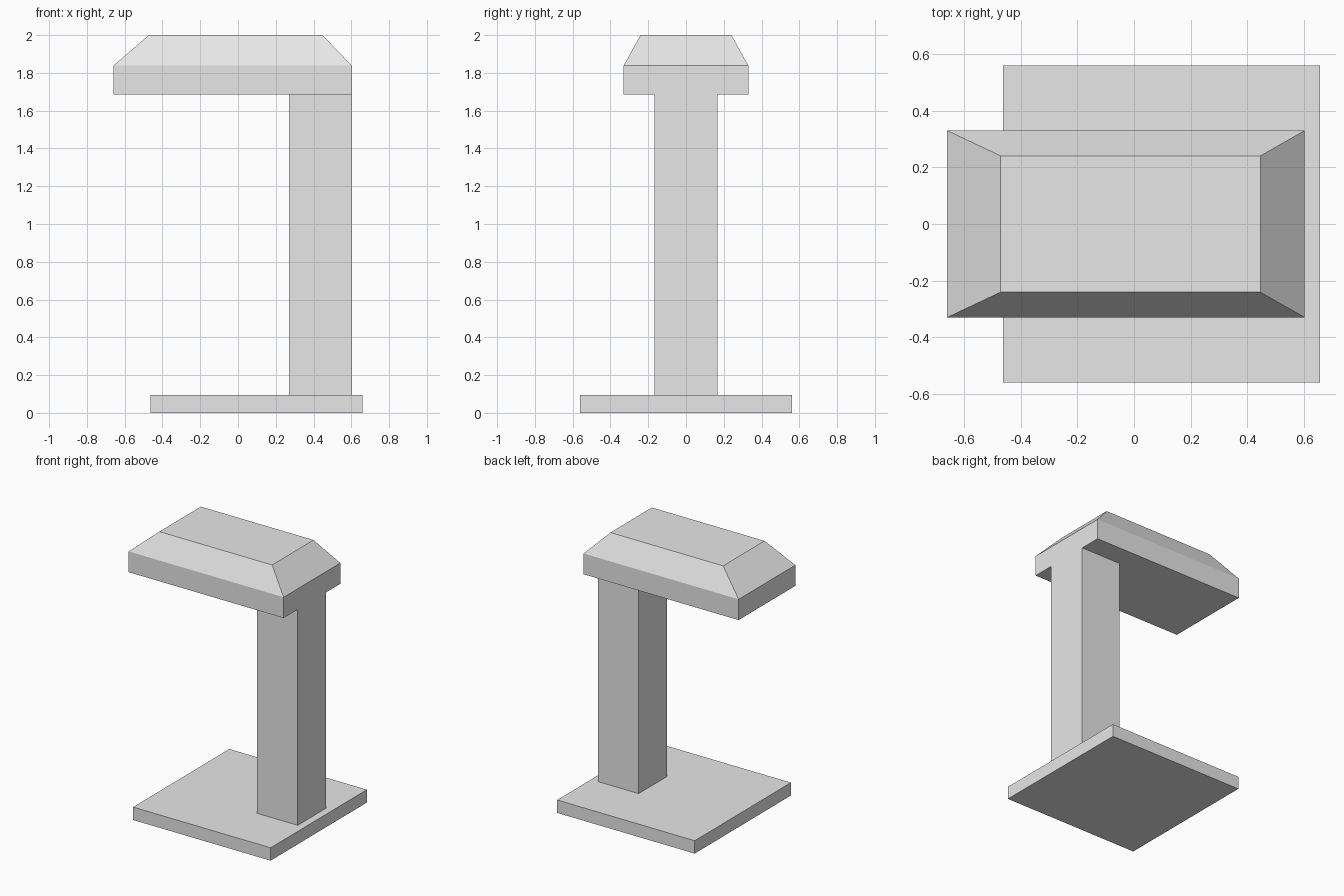
import bpy
import bmesh

# Remove the default cube
cube = bpy.data.objects.get("Cube")
if cube:
    bpy.data.objects.remove(cube, do_unlink=True)

# Single plain material
grey = bpy.data.materials.new("light_grey")
grey.use_nodes = True
colour = (0.8, 0.8, 0.8, 1)
grey.diffuse_color = colour
grey.node_tree.nodes["Principled BSDF"].inputs["Base Color"].default_value = colour


def stack(name, layers):
    """Solid through stacked rectangles, each (x_min, x_max, half_depth, z)."""
    bm = bmesh.new()
    rings = [[bm.verts.new(p) for p in ((x0, -d, z), (x1, -d, z), (x1, d, z), (x0, d, z))]
             for x0, x1, d, z in layers]
    bm.faces.new(rings[0][::-1])
    bm.faces.new(rings[-1])
    for low, high in zip(rings, rings[1:]):
        for i in range(4):
            j = (i + 1) % 4
            bm.faces.new((low[i], low[j], high[j], high[i]))
    mesh = bpy.data.meshes.new(name)
    bm.to_mesh(mesh)
    bm.free()
    mesh.materials.append(grey)
    obj = bpy.data.objects.new(name, mesh)
    bpy.context.collection.objects.link(obj)
    return obj


BASE_TOP, HEAD_BOTTOM = 0.095, 1.685

# Flat square foot
stack("base_plate", [(-0.463, 0.658, 0.56, 0), (-0.463, 0.658, 0.56, BASE_TOP)])

# Off-centre square column
stack("post", [(0.27, 0.603, 0.166, BASE_TOP), (0.27, 0.603, 0.166, HEAD_BOTTOM)])

# Overhanging head with a sloped upper half
stack("lamp_head", [(-0.66, 0.603, 0.33, HEAD_BOTTOM),
                    (-0.66, 0.603, 0.33, 1.838),
                    (-0.472, 0.447, 0.241, 2)])
